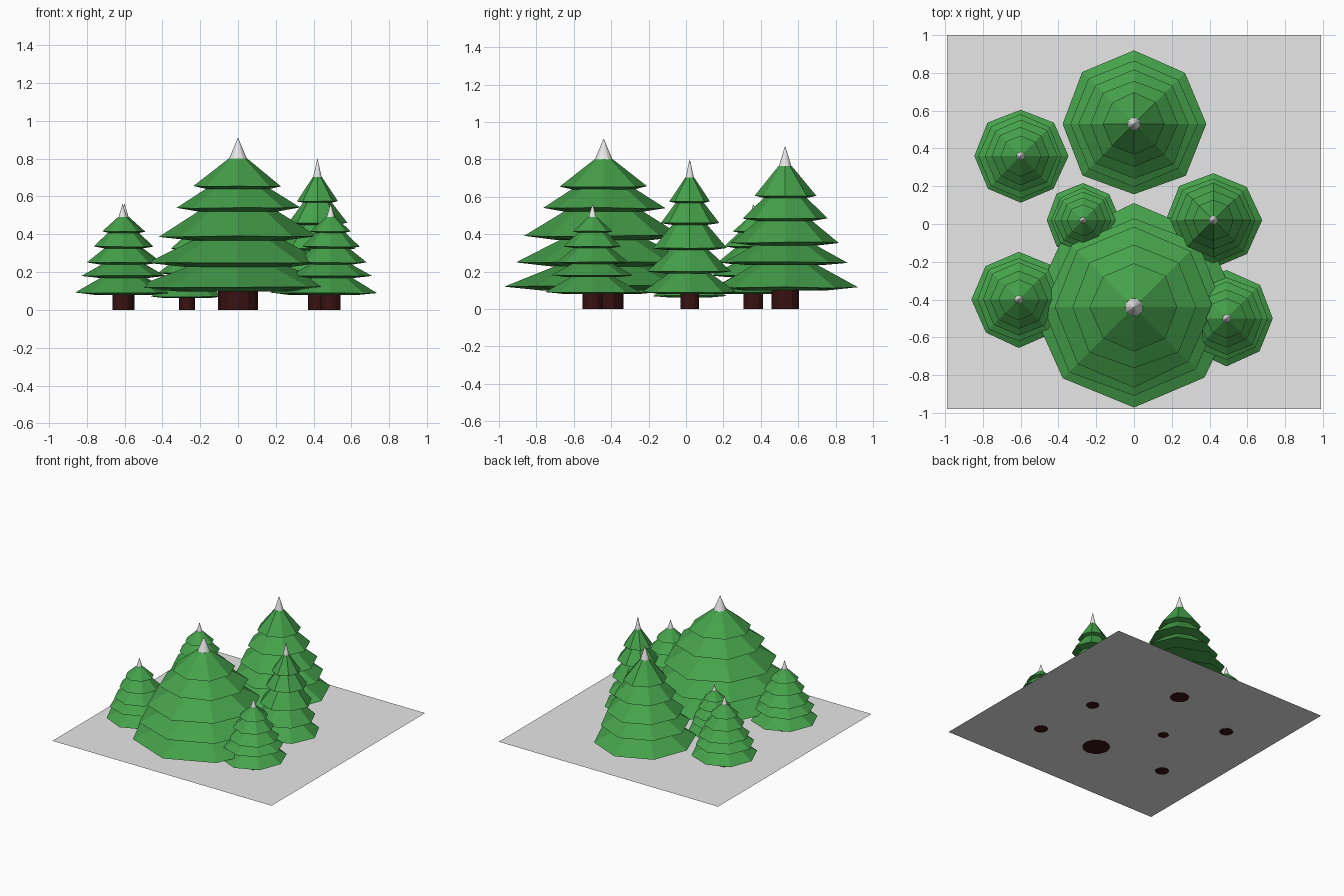
import bpy
import bmesh
import math
import random

random.seed(4)
cube = bpy.data.objects.get("Cube")
if cube:
    bpy.data.objects.remove(cube)


def make_material(name, rgb):
    mat = bpy.data.materials.new(name)
    mat.use_nodes = True
    mat.diffuse_color = (*rgb, 1)
    mat.node_tree.nodes["Principled BSDF"].inputs["Base Color"].default_value = (*rgb, 1)
    return mat


GREEN = make_material("pine green", (0.06, 0.36, 0.07))
BARK = make_material("dark bark", (0.04, 0.006, 0.006))
SNOW = make_material("snow white", (0.8, 0.8, 0.8))


def lathe(name, rings, sides, mat, location, wobble=0.0):
    """Stack of (radius, height) rings, bridged and capped; wobble roughens the widest ring."""
    bm = bmesh.new()
    widest = max(r for r, z in rings)
    loops = []
    for r, z in rings:
        loop = []
        for i in range(sides):
            a = math.pi / 2 + math.tau * i / sides
            k = wobble if r == widest else 0
            rr = r * (1 + random.uniform(-k, k))
            zz = z + r * random.uniform(-k, k) * 0.4
            loop.append(bm.verts.new((rr * math.cos(a), rr * math.sin(a), zz)))
        loops.append(loop)
    for low, high in zip(loops, loops[1:]):
        for i in range(sides):
            j = (i + 1) % sides
            bm.faces.new((low[i], low[j], high[j], high[i]))
    bm.faces.new(loops[0][::-1])
    bm.faces.new(loops[-1])
    bmesh.ops.recalc_face_normals(bm, faces=bm.faces)
    mesh = bpy.data.meshes.new(name)
    bm.to_mesh(mesh)
    bm.free()
    mesh.materials.append(mat)
    obj = bpy.data.objects.new(name, mesh)
    obj.location = location
    bpy.context.collection.objects.link(obj)
    return obj


# Shared proportions, bottom tier first
TIER_RADII = (1.0, 0.88, 0.77, 0.61, 0.43)
TIER_TOPS = (0.36, 0.34, 0.32, 0.26)


def pine(name, x, y, height, radius, trunk_radius, rims):
    loc = (x, y, 0)
    lathe(name + "_trunk", [(trunk_radius, 0), (trunk_radius, rims[0] + 0.01)], 12, BARK, loc)
    tip_z, tip_r = height * 0.88, radius * 0.09
    for i, (rim, share) in enumerate(zip(rims, TIER_RADII)):
        r = radius * share
        if i < 4:
            top = (radius * TIER_TOPS[i], rims[i + 1] + 0.005)
        else:
            top = (tip_r, tip_z)
        # shallow bulging underside, then rim, then sloping boughs
        under = (r * 0.6, rim - radius * 0.04)
        lathe(f"{name}_tier_{i + 1}", [under, (r, rim), top], 8, GREEN, loc, 0.025)
    lathe(name + "_snow_tip", [(tip_r, tip_z - 0.005), (0.001, height)], 12, SNOW, loc)


# Ground
bpy.ops.mesh.primitive_plane_add(size=1.98, location=(0, 0.01, 0.002))
ground = bpy.context.object
ground.name = "ground"
ground.data.materials.append(SNOW)

# Large and medium trees
pine("large_pine", 0, -0.44, 0.91, 0.54, 0.105, (0.12, 0.25, 0.39, 0.54, 0.655))
pine("back_pine", 0, 0.53, 0.87, 0.38, 0.073, (0.115, 0.25, 0.355, 0.485, 0.605))
pine("right_pine", 0.42, 0.02, 0.80, 0.255, 0.05, (0.09, 0.2, 0.325, 0.46, 0.575))

# Small trees share one set of tier heights
SMALL_RIMS = (0.09, 0.18, 0.25, 0.335, 0.415)
for name, x, y, scale in (("left_back_pine", -0.6, 0.36, 1.0),
                          ("left_front_pine", -0.61, -0.4, 1.0),
                          ("right_front_pine", 0.49, -0.5, 1.0),
                          ("middle_pine", -0.27, 0.02, 0.78)):
    rims = [z * scale for z in SMALL_RIMS]
    pine(name, x, y, 0.56 * scale, 0.25 * scale, 0.053 * scale, rims)
